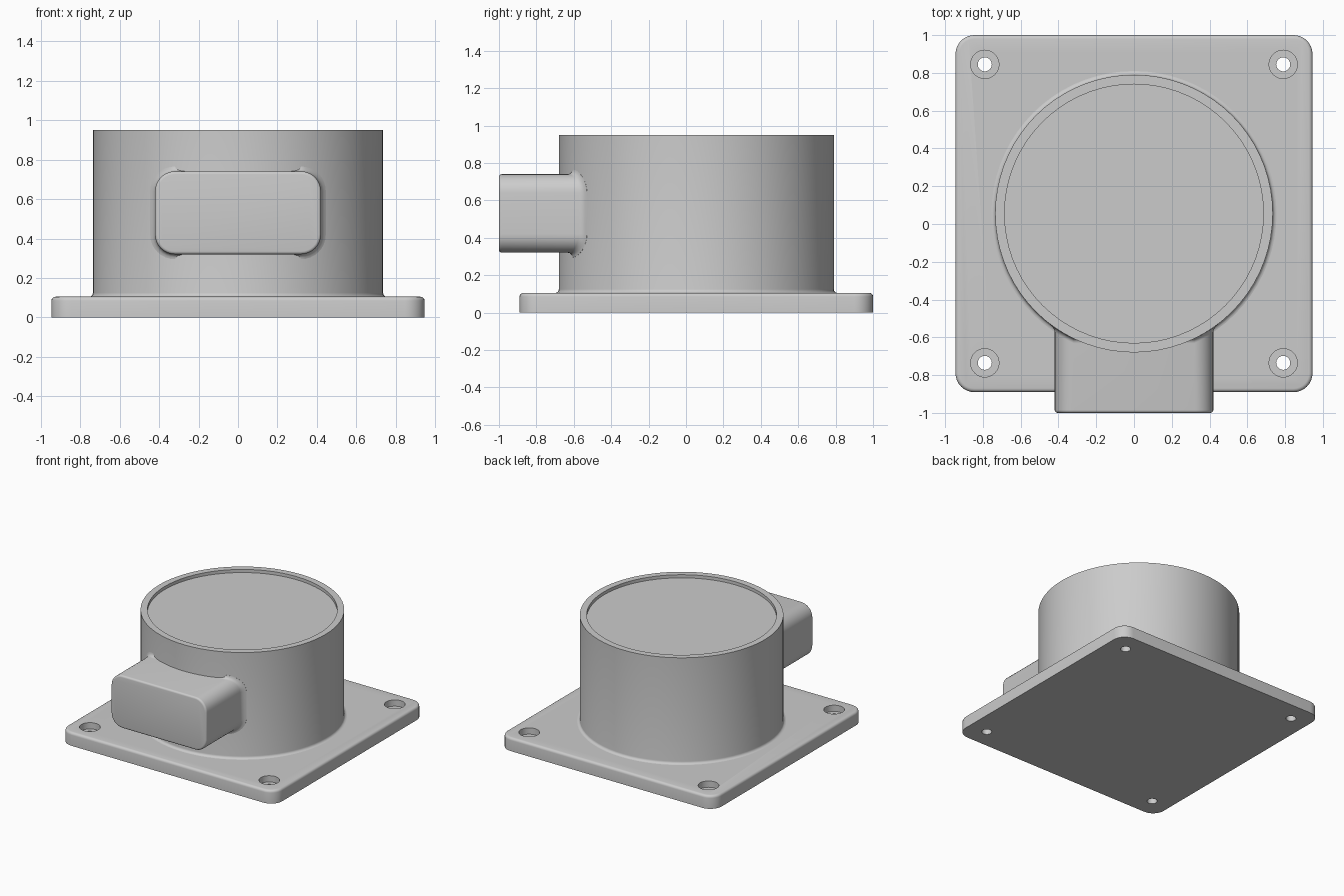
import bpy, bmesh
from math import sin, cos, pi, sqrt

cube = bpy.data.objects.get("Cube")
if cube:
    bpy.data.objects.remove(cube, do_unlink=True)

AXIS_Y = 0.055      # centre of plate and drum
DRUM_R = 0.735
PLATE_TOP = 0.105

grey = bpy.data.materials.new("light grey")
grey.use_nodes = True
COLOUR = (0.6, 0.6, 0.6, 1)
grey.diffuse_color = COLOUR
grey.node_tree.nodes["Principled BSDF"].inputs["Base Color"].default_value = COLOUR


def rounded_rect(half_w, half_h, r, steps=8):
    """Outline of a rounded rectangle centred on the origin."""
    pts = []
    for q, (sx, sy) in enumerate([(1, 1), (-1, 1), (-1, -1), (1, -1)]):
        for i in range(steps + 1):
            a = (q + i / steps) * pi / 2
            pts.append((sx * (half_w - r) + r * cos(a), sy * (half_h - r) + r * sin(a)))
    return pts


def circle(r, sides):
    return [(r * cos(2 * pi * i / sides), r * sin(2 * pi * i / sides)) for i in range(sides)]


def loft(name, rings):
    """Skin a stack of equal-length rings and cap both ends."""
    bm = bmesh.new()
    loops = [[bm.verts.new(p) for p in ring] for ring in rings]
    for a, b in zip(loops, loops[1:]):
        for i in range(len(a)):
            j = (i + 1) % len(a)
            bm.faces.new((a[i], a[j], b[j], b[i]))
    bm.faces.new(loops[0][::-1])
    bm.faces.new(loops[-1])
    bmesh.ops.recalc_face_normals(bm, faces=bm.faces)
    mesh = bpy.data.meshes.new(name)
    bm.to_mesh(mesh)
    bm.free()
    mesh.materials.append(grey)
    obj = bpy.data.objects.new(name, mesh)
    bpy.context.collection.objects.link(obj)
    return obj


def activate(obj):
    bpy.ops.object.select_all(action='DESELECT')
    obj.select_set(True)
    bpy.context.view_layer.objects.active = obj


def smooth(obj):
    activate(obj)
    bpy.ops.object.shade_smooth_by_angle(angle=pi / 6)


def turned(name, profile, sides, x=0, y=AXIS_Y):
    """Turn a radius/height profile about a vertical axis."""
    return loft(name, [[(x + u, y + v, z) for u, v in circle(r, sides)] for r, z in profile])


def arc(r, steps=4):
    """Quarter round as (inset, drop) pairs."""
    return [(r * (1 - cos(i / steps * pi / 2)), r * (1 - sin(i / steps * pi / 2)))
            for i in range(steps + 1)]


# Mounting plate with rounded corners and a softened top edge
plate_levels = [(0, 0)] + [(inset, PLATE_TOP - drop) for inset, drop in arc(0.02)]
plate = loft("mounting_plate", [
    [(x, y + AXIS_Y, z) for x, y in rounded_rect(0.945 - o, 0.945 - o, 0.1 - o)]
    for o, z in plate_levels])

# Counterbored screw holes in the four corners
for sx in (-1, 1):
    for sy in (-1, 1):
        cutter = turned("hole_cutter",
                        [(0.037, -0.05), (0.037, 0.055), (0.075, 0.055), (0.075, 0.2)],
                        32, sx * 0.79, AXIS_Y + sy * 0.79)
        cutter.hide_render = True
        activate(plate)
        mod = plate.modifiers.new("hole", 'BOOLEAN')
        mod.operation = 'DIFFERENCE'
        mod.solver = 'EXACT'
        mod.object = cutter
        bpy.ops.object.modifier_apply(modifier=mod.name)
        bpy.data.objects.remove(cutter, do_unlink=True)
smooth(plate)

# Drum with a fillet at its foot and a shallow recess in its top
foot = [(DRUM_R + drop, PLATE_TOP + inset) for inset, drop in arc(0.02)]
drum = turned("drum_housing",
              [(DRUM_R + 0.02, 0.09)] + foot + [(DRUM_R, 0.95), (0.685, 0.95), (0.685, 0.925)],
              72)
smooth(drum)


# Side box with a softened front edge, flaring into the drum wall
def box_ring(offset, depth):
    return [(x, depth(x), z + 0.53)
            for x, z in rounded_rect(0.42 + offset, 0.21 + offset, 0.1 + offset)]


def drum_front(x):
    return AXIS_Y - sqrt(DRUM_R ** 2 - x ** 2)


rings = [box_ring(-inset, lambda x, d=drop: -1 + d) for inset, drop in reversed(arc(0.015))]
rings += [box_ring(drop, lambda x, h=inset: drum_front(x) - 0.025 + h)
          for drop, inset in [(a, 0.025 - b) for a, b in arc(0.025)]]
rings.append(box_ring(0.025, lambda x: drum_front(x) + 0.04))
smooth(loft("connector_box", rings))
